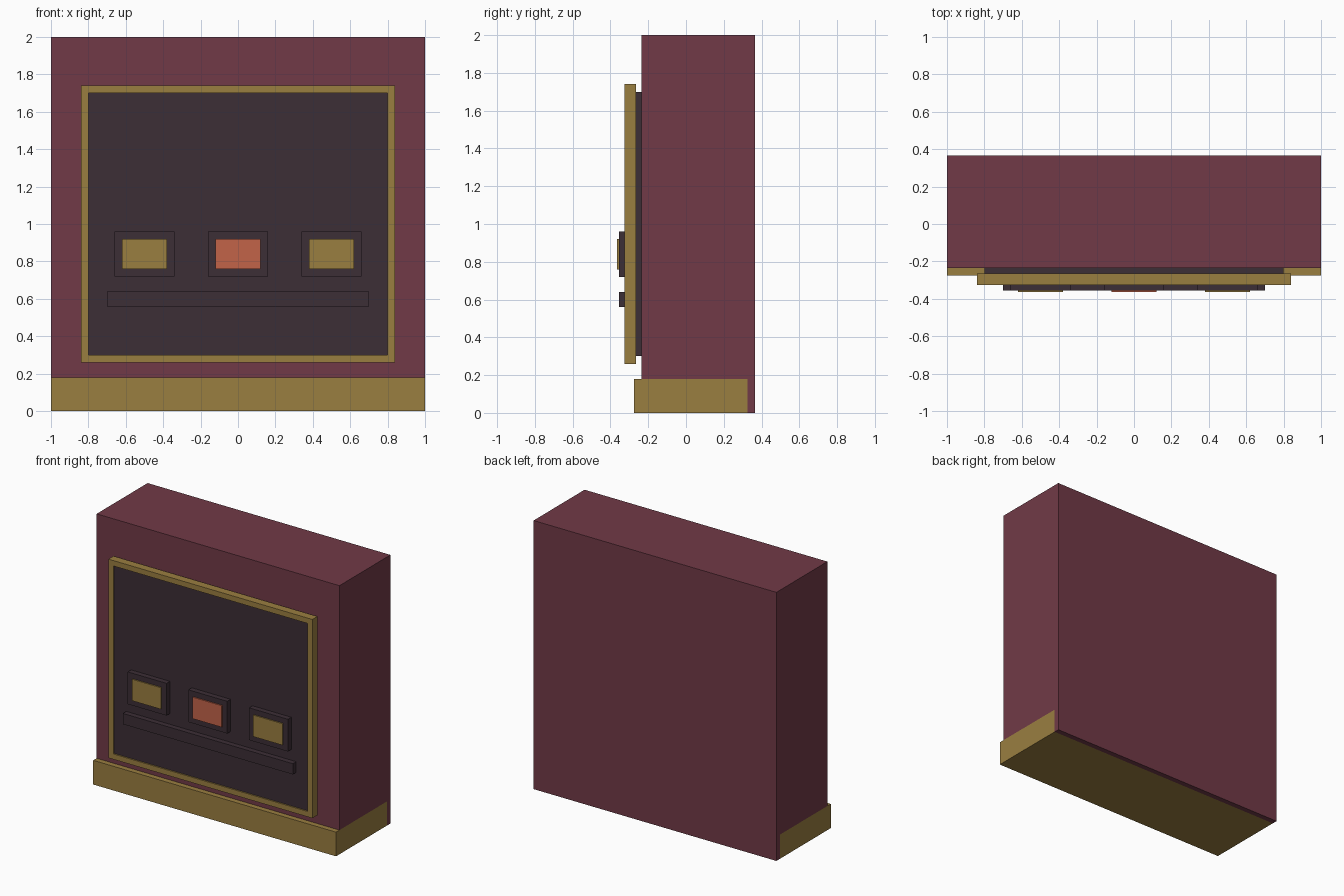
import bpy, bmesh

if "Cube" in bpy.data.objects:
    bpy.data.objects.remove(bpy.data.objects["Cube"])


def material(name, r, g, b):
    lin = [(c / 255 / 12.92) if c / 255 <= 0.04045 else ((c / 255 + 0.055) / 1.055) ** 2.4
           for c in (r, g, b)]
    m = bpy.data.materials.new(name)
    m.diffuse_color = (*lin, 1)
    m.use_nodes = True
    m.node_tree.nodes["Principled BSDF"].inputs["Base Color"].default_value = m.diffuse_color
    return m


maroon = material("maroon", 113, 58, 71)
gold = material("old gold", 154, 126, 64)
dark = material("dark plum", 60, 46, 54)
orange = material("burnt orange", 194, 99, 73)


def finish(name, bm, mat):
    bmesh.ops.recalc_face_normals(bm, faces=bm.faces)
    me = bpy.data.meshes.new(name)
    bm.to_mesh(me)
    bm.free()
    me.materials.append(mat)
    ob = bpy.data.objects.new(name, me)
    bpy.context.collection.objects.link(ob)
    return ob


def box(name, x, y, z, mat):
    """Box from (min, max) ranges on each axis."""
    bm = bmesh.new()
    bmesh.ops.create_cube(bm, size=1)
    for v in bm.verts:
        v.co = [(lo + hi) / 2 + c * (hi - lo) for c, (lo, hi) in zip(v.co, (x, y, z))]
    return finish(name, bm, mat)


def extrude(bm, faces, vec):
    geom = bmesh.ops.extrude_face_region(bm, geom=faces)["geom"]
    bmesh.ops.translate(bm, vec=vec, verts=[g for g in geom if isinstance(g, bmesh.types.BMVert)])


# Cabinet body: side profile stepped to receive the plinth
bm = bmesh.new()
profile = [(-0.235, 0.18), (0.325, 0.18), (0.325, 0), (0.365, 0), (0.365, 2), (-0.235, 2)]
face = bm.faces.new([bm.verts.new((-1, y, z)) for y, z in profile])
extrude(bm, [face], (2, 0, 0))
finish("cabinet_body", bm, maroon)

# Plinth standing proud of the front
box("plinth", (-1, 1), (-0.275, 0.325), (0, 0.18), gold)

# Dark front panel
box("front_panel", (-0.8, 0.8), (-0.315, -0.235), (0.3, 1.7), dark)

# Raised frame around the panel
bm = bmesh.new()
rings = []
for hx, z0, z1 in ((0.84, 0.26, 1.74), (0.8, 0.3, 1.7)):
    rings.append([bm.verts.new((x, -0.265, z))
                  for x, z in ((-hx, z0), (hx, z0), (hx, z1), (-hx, z1))])
outer, inner = rings
faces = [bm.faces.new((outer[i], outer[(i + 1) % 4], inner[(i + 1) % 4], inner[i]))
         for i in range(4)]
extrude(bm, faces, (0, -0.06, 0))
finish("panel_frame", bm, gold)

# Three push buttons with coloured plates
for side, cx, mat in (("left", -0.5, gold), ("middle", 0, orange), ("right", 0.5, gold)):
    box(side + "_button_housing", (cx - 0.16, cx + 0.16), (-0.355, -0.31), (0.72, 0.96), dark)
    box(side + "_button_plate", (cx - 0.12, cx + 0.12), (-0.364, -0.355), (0.76, 0.92), mat)

# Ledge under the buttons
box("button_ledge", (-0.7, 0.7), (-0.355, -0.31), (0.56, 0.64), dark)
